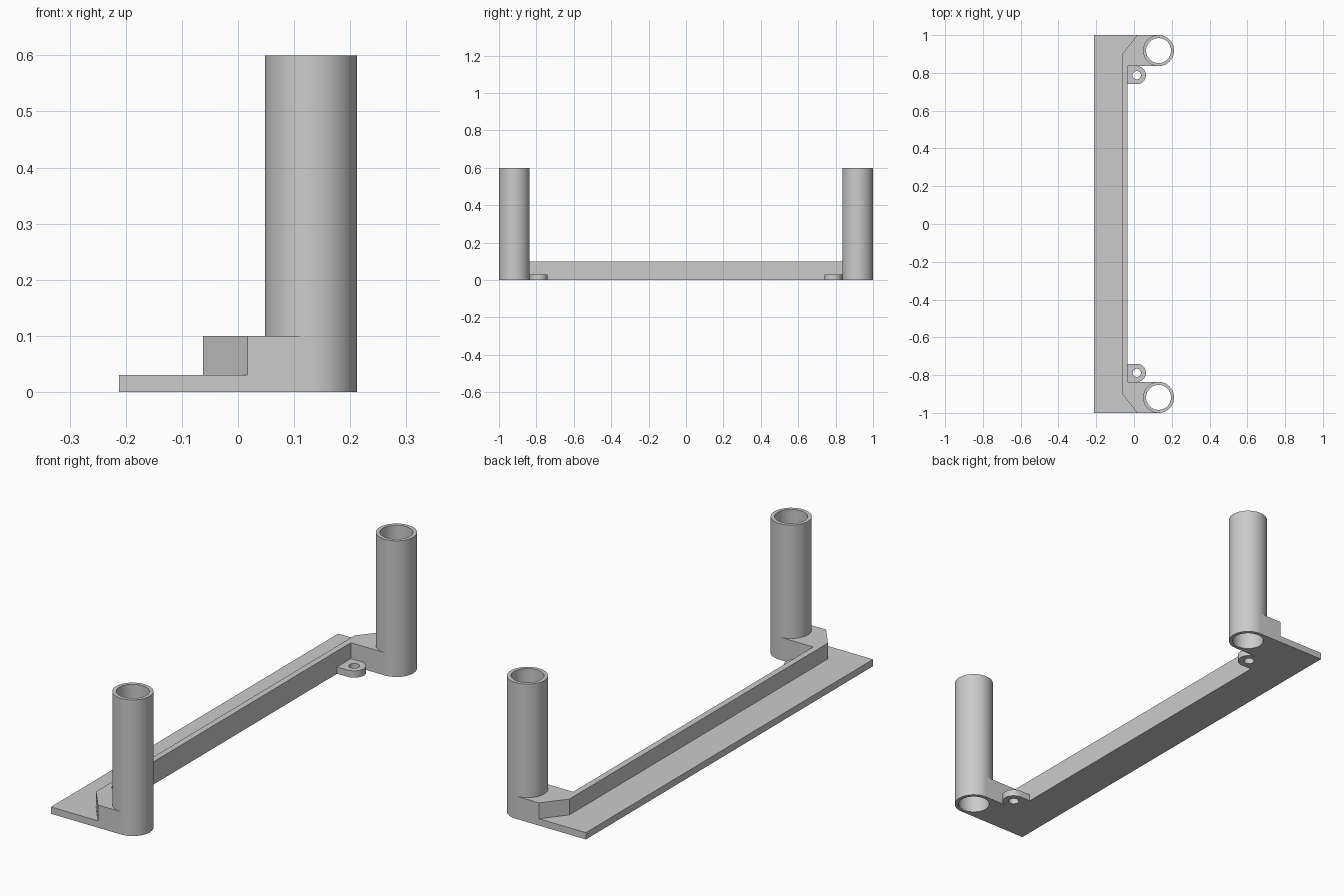
import bpy
import bmesh
from math import cos, sin, pi

cube = bpy.data.objects.get("Cube")
if cube:
    bpy.data.objects.remove(cube, do_unlink=True)

# Main dimensions
TUBE_X, TUBE_Y, TUBE_R, BORE_R, TUBE_H = 0.13, 0.918, 0.082, 0.066, 0.6
LUG_X, LUG_Y, LUG_R, LUG_HOLE_R = 0.015, 0.788, 0.048, 0.022
PLATE_H, RAIL_H = 0.03, 0.1
BACK, RAIL_BACK, RAIL_FRONT = -0.212, -0.062, -0.035
SEGS = 64
HALF = SEGS // 2

bm = bmesh.new()


def circle(x, y, r):
    """Points counter-clockwise from the -y side."""
    angles = [2 * pi * i / SEGS - pi / 2 for i in range(SEGS)]
    return [(x + r * cos(a), y + r * sin(a)) for a in angles]


def flip(loop):
    """Mirror a loop front to back."""
    return [(x, -y) for x, y in reversed(loop)]


def wall(loop, z0, z1):
    """Upright band around a closed loop."""
    low = [bm.verts.new((x, y, z0)) for x, y in loop]
    high = [bm.verts.new((x, y, z1)) for x, y in loop]
    for i in range(len(loop)):
        bm.faces.new((low[i - 1], low[i], high[i], high[i - 1]))


def cap(z, *loops):
    """Flat face bounded by the first loop, with any others as holes."""
    edges = []
    for loop in loops:
        verts = [bm.verts.new((x, y, z)) for x, y in loop]
        edges += [bm.edges.new((verts[i - 1], verts[i])) for i in range(len(verts))]
    bmesh.ops.triangle_fill(bm, edges=edges, use_beauty=True, normal=(0, 0, 1))


# Loops of the rear end, mirrored later to the front end
tube = circle(TUBE_X, TUBE_Y, TUBE_R)
bore = circle(TUBE_X, TUBE_Y, BORE_R)
hole = circle(LUG_X, LUG_Y, LUG_HOLE_R)
lug_edge = circle(LUG_X, LUG_Y, LUG_R)[:HALF + 1]
lug_corner = (RAIL_FRONT, LUG_Y - LUG_R)
rail_corner = (RAIL_FRONT, lug_edge[-1][1])
tube_outside = tube[:HALF + 1]
tube_inside = [tube[0]] + tube[:HALF - 1:-1]
chamfer = [(TUBE_X - 0.113, 1), (RAIL_BACK, 0.9)]

# Complete outlines of the plate and the rail
plate_half = [lug_corner] + lug_edge + tube_outside + [chamfer[0], (BACK, 1)]
rail_start = [lug_corner, rail_corner, lug_edge[-1]]
rail_half = rail_start + tube_outside + chamfer
rail_top_half = rail_start + tube_inside + chamfer
strip_half = [(BACK, 1)] + chamfer
plate, rail, rail_top, strip = [h + flip(h) for h in
                                (plate_half, rail_half, rail_top_half, strip_half)]

# Base plate: underside, edge and exposed back strip
cap(0, plate, bore, hole, flip(bore), flip(hole))
wall(plate, 0, PLATE_H)
cap(PLATE_H, strip)

# Raised rail: the part of its wall above the plate, and its top
wall(rail, PLATE_H, RAIL_H)
cap(RAIL_H, rail_top)

# Lugs with screw holes, and hollow upright tubes, at both ends
lug_top = [lug_corner] + lug_edge + [rail_corner]
for side in (list, flip):
    cap(PLATE_H, side(lug_top), side(hole))
    wall(side(hole), 0, PLATE_H)
    wall(side(tube), RAIL_H, TUBE_H)
    wall(side(bore), 0, TUBE_H)
    cap(TUBE_H, side(tube), side(bore))

# Join the surfaces into one solid
bmesh.ops.remove_doubles(bm, verts=bm.verts, dist=0.00001)
bmesh.ops.recalc_face_normals(bm, faces=bm.faces)
mesh = bpy.data.meshes.new("bracket_frame")
bm.to_mesh(mesh)
bm.free()
frame = bpy.data.objects.new("bracket_frame", mesh)
bpy.context.collection.objects.link(frame)

# Plain grey finish
grey = bpy.data.materials.new("plain grey")
grey.use_nodes = True
grey.diffuse_color = (0.6, 0.6, 0.6, 1)
grey.node_tree.nodes["Principled BSDF"].inputs["Base Color"].default_value = (0.6, 0.6, 0.6, 1)
mesh.materials.append(grey)

# Smooth the round walls and keep the edges sharp
bpy.ops.object.select_all(action="DESELECT")
frame.select_set(True)
bpy.context.view_layer.objects.active = frame
bpy.ops.object.shade_smooth_by_angle(angle=pi / 6)
